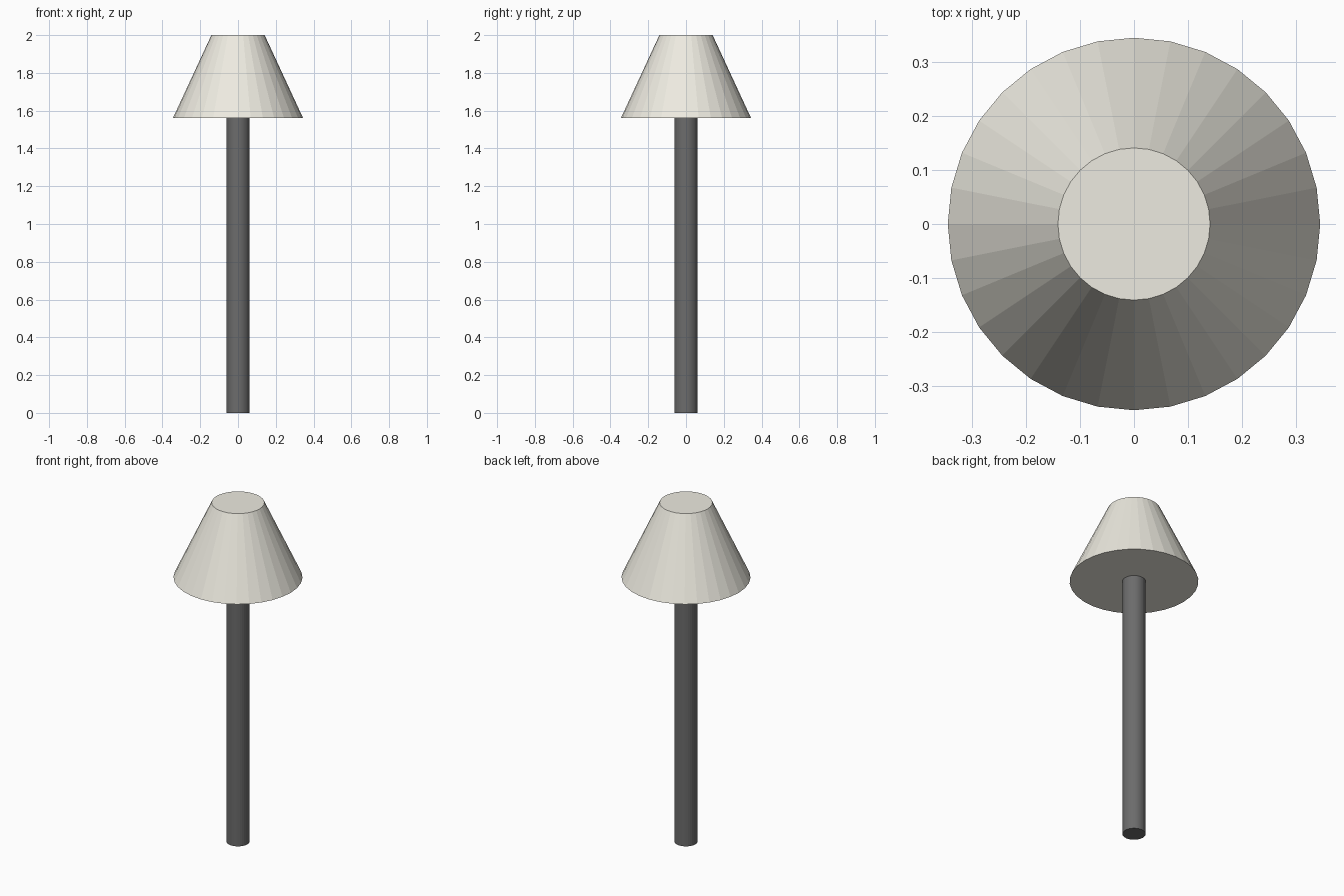
import bpy

if "Cube" in bpy.data.objects:
    bpy.data.objects.remove(bpy.data.objects["Cube"])


def material(name, color):
    mat = bpy.data.materials.new(name)
    mat.diffuse_color = (*color, 1.0)
    mat.use_nodes = True
    mat.node_tree.nodes["Principled BSDF"].inputs["Base Color"].default_value = mat.diffuse_color
    return mat


def frustum(name, r_bottom, r_top, z0, z1, mat):
    # 32-sided, flat-faced, capped at both ends
    bpy.ops.mesh.primitive_cone_add(
        vertices=32, radius1=r_bottom, radius2=r_top,
        depth=z1 - z0, location=(0, 0, (z0 + z1) / 2))
    obj = bpy.context.object
    obj.name = name
    obj.data.materials.append(mat)
    return obj


dark = material("dark_metal", (0.15, 0.15, 0.15))
cream = material("cream_shade", (0.85, 0.83, 0.75))

# Straight post, reaching just into the shade
frustum("post", 0.062, 0.062, 0.0, 1.57, dark)

# Tapered closed lamp shade
frustum("lamp_shade", 0.345, 0.141, 1.56, 2.0, cream)
